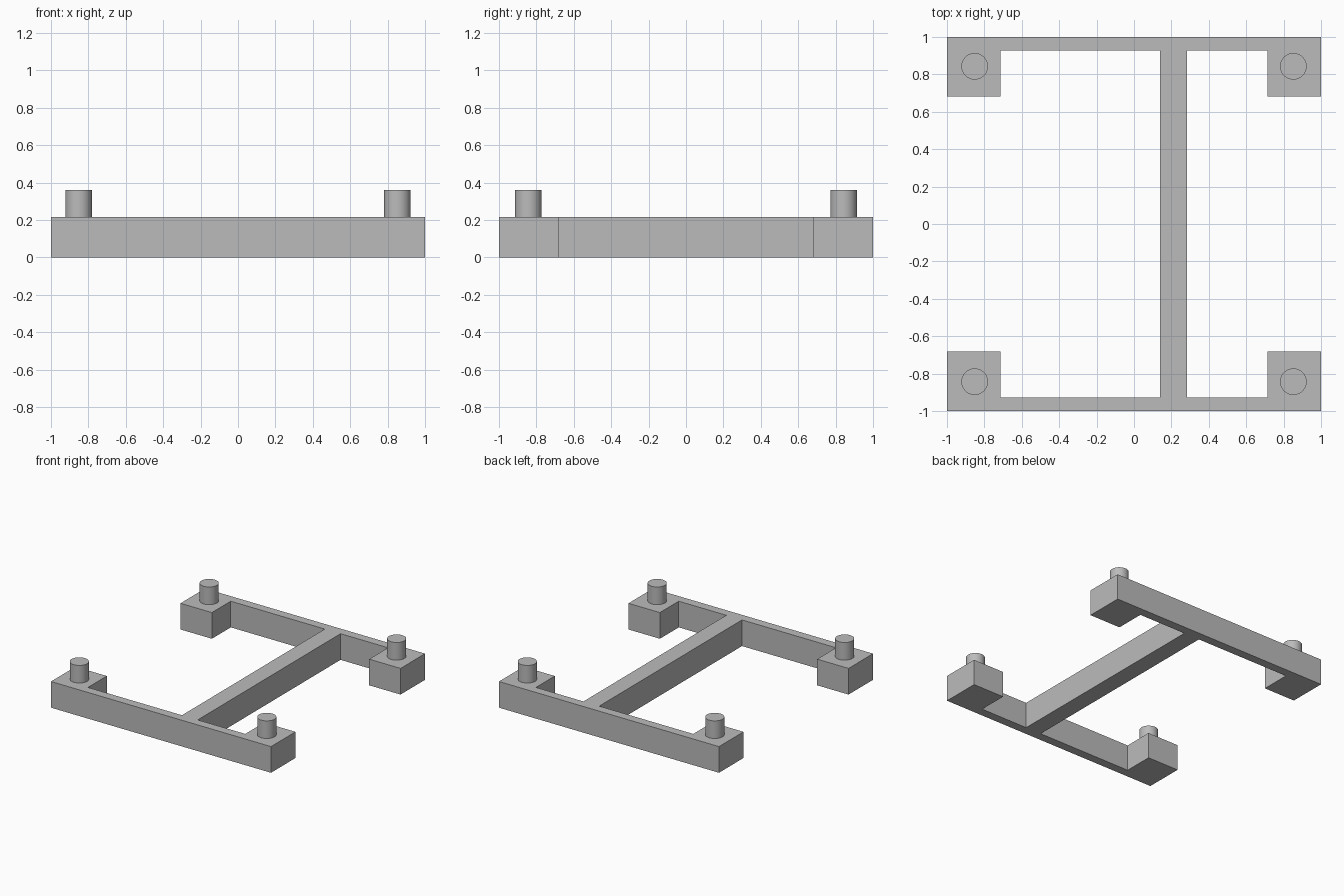
import bpy
import bmesh
import math

cube = bpy.data.objects.get("Cube")
if cube:
    bpy.data.objects.remove(cube, do_unlink=True)

HEIGHT = 0.215                      # frame thickness
PEG_TOP, PEG_RADIUS = 0.36, 0.071
PEG_X, PEG_Y = 0.852, 0.843
PAD_X, PAD_Y = 0.715, 0.682         # inner edges of the corner pads
RAIL_Y = 0.927                      # inner edge of the end rails
BAR_LEFT, BAR_RIGHT = 0.14, 0.283   # sides of the offset cross bar

grey = bpy.data.materials.new("plain_grey")
grey.use_nodes = True
colour = (0.5, 0.5, 0.5, 1)
grey.diffuse_color = colour
grey.node_tree.nodes["Principled BSDF"].inputs["Base Color"].default_value = colour


def finish(bm, name):
    mesh = bpy.data.meshes.new(name)
    bmesh.ops.recalc_face_normals(bm, faces=bm.faces)
    bm.to_mesh(mesh)
    bm.free()
    mesh.materials.append(grey)
    obj = bpy.data.objects.new(name, mesh)
    bpy.context.collection.objects.link(obj)
    return obj


# Frame: half the outline mirrored front to back, then extruded upwards
half = [(BAR_RIGHT, RAIL_Y), (PAD_X, RAIL_Y), (PAD_X, PAD_Y), (1, PAD_Y), (1, 1),
        (-1, 1), (-1, PAD_Y), (-PAD_X, PAD_Y), (-PAD_X, RAIL_Y), (BAR_LEFT, RAIL_Y)]
outline = half + [(x, -y) for x, y in reversed(half)]
bm = bmesh.new()
base = bm.faces.new([bm.verts.new((x, y, 0)) for x, y in outline])
top = bmesh.ops.extrude_face_region(bm, geom=[base], use_keep_orig=True)["geom"]
bmesh.ops.translate(bm, vec=(0, 0, HEIGHT),
                    verts=[v for v in top if isinstance(v, bmesh.types.BMVert)])
finish(bm, "frame")

# Round peg standing on each corner pad
for side, sx in (("left", 1), ("right", -1)):
    for end, sy in (("front", -1), ("back", 1)):
        bm = bmesh.new()
        bmesh.ops.create_cone(bm, cap_ends=True, segments=48, radius1=PEG_RADIUS,
                              radius2=PEG_RADIUS, depth=PEG_TOP - HEIGHT)
        bmesh.ops.translate(bm, verts=bm.verts,
                            vec=(sx * PEG_X, sy * PEG_Y, (PEG_TOP + HEIGHT) / 2))
        peg = finish(bm, f"{end}_{side}_peg")
        bpy.ops.object.select_all(action="DESELECT")
        peg.select_set(True)
        bpy.context.view_layer.objects.active = peg
        bpy.ops.object.shade_smooth_by_angle(angle=math.radians(40))
